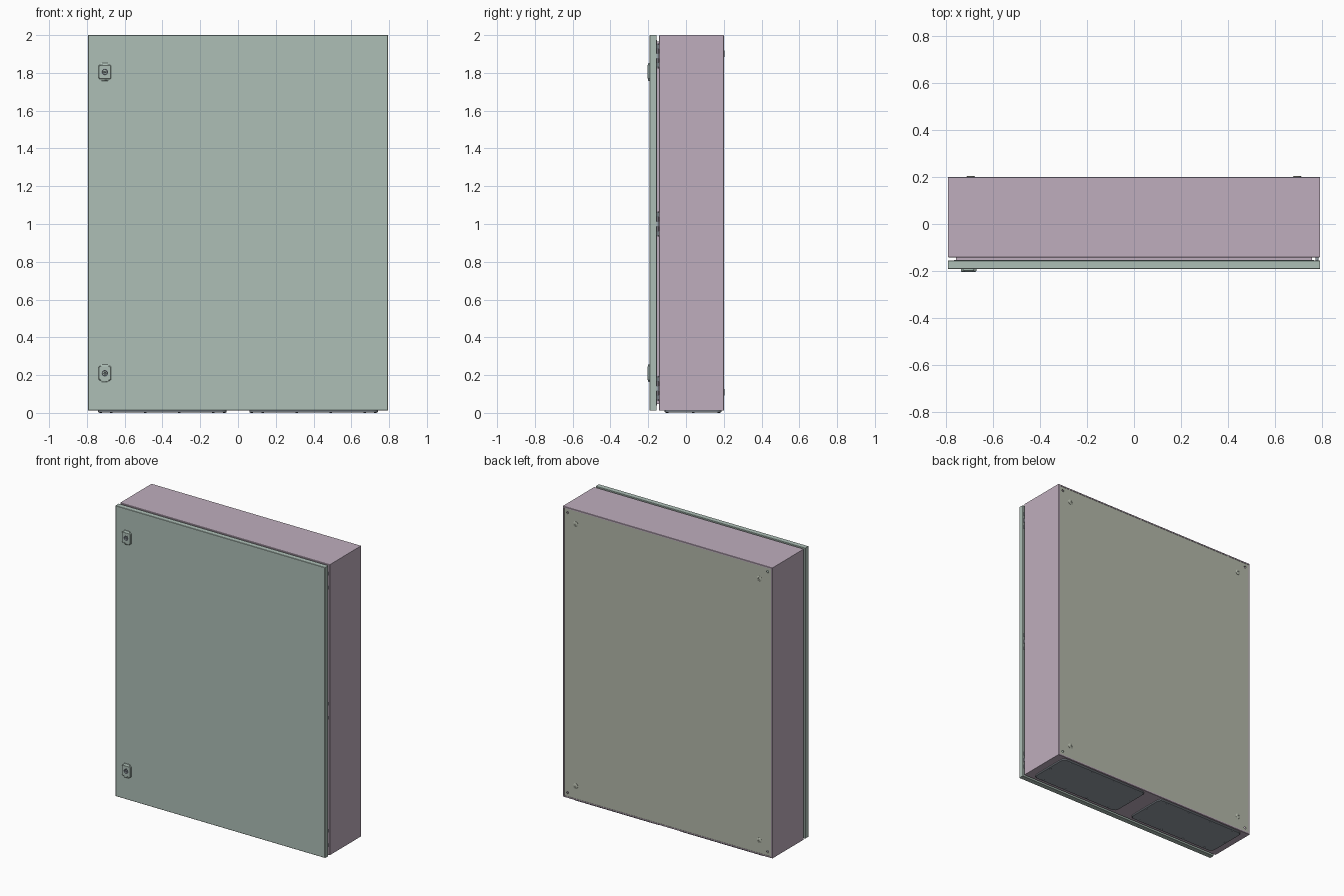
import bpy, bmesh, math
from mathutils import Matrix, Vector

if "Cube" in bpy.data.objects:
    bpy.data.objects.remove(bpy.data.objects["Cube"])

HW, ZC, HH = 0.793, 1.006, 0.994          # half width, mid height, half height
FRONT = Matrix.Rotation(math.radians(90), 4, 'X')
BACK = Matrix.Rotation(math.radians(-90), 4, 'X')
DOWN = Matrix.Rotation(math.radians(180), 4, 'X')
UP = Matrix.Identity(4)


def material(name, rgb):
    m = bpy.data.materials.new(name)
    m.diffuse_color = (*rgb, 1)
    m.use_nodes = True
    m.node_tree.nodes["Principled BSDF"].inputs["Base Color"].default_value = m.diffuse_color
    return m


SAGE = material("door_green", (0.42, 0.52, 0.47))
MAUVE = material("body_mauve", (0.52, 0.42, 0.51))
OLIVE = material("back_olive", (0.45, 0.48, 0.40))
SLATE = material("plate_slate", (0.30, 0.34, 0.38))


def loft(name, loops, mat=None, rot=UP, loc=(0, 0, 0), cap=True, smooth=False):
    """Skin a list of point loops; cap the ends or join last to first."""
    bm = bmesh.new()
    rings = [[bm.verts.new(p) for p in lp] for lp in loops]
    pairs = list(zip(rings, rings[1:])) + ([] if cap else [(rings[-1], rings[0])])
    n = len(rings[0])
    for a, b in pairs:
        for i in range(n):
            j = (i + 1) % n
            bm.faces.new((a[i], a[j], b[j], b[i]))
    if cap:
        bm.faces.new(rings[0])
        bm.faces.new(rings[-1])
    bmesh.ops.transform(bm, matrix=Matrix.Translation(loc) @ rot, verts=bm.verts)
    bmesh.ops.recalc_face_normals(bm, faces=bm.faces)
    me = bpy.data.meshes.new(name)
    bm.to_mesh(me)
    bm.free()
    ob = bpy.data.objects.new(name, me)
    bpy.context.collection.objects.link(ob)
    if mat:
        me.materials.append(mat)
    if smooth:
        bpy.ops.object.select_all(action='DESELECT')
        ob.select_set(True)
        bpy.context.view_layer.objects.active = ob
        bpy.ops.object.shade_smooth_by_angle(angle=math.radians(35))
    return ob


def frame(name, profile, mat, cap=False):
    """Sweep an (inset, y) profile round the cabinet outline."""
    loops = [[(sx * (HW - i), y, ZC + sz * (HH - i))
              for sx, sz in ((-1, -1), (1, -1), (1, 1), (-1, 1))] for i, y in profile]
    return loft(name, loops, mat, cap=cap)


def lathe(name, profile, mat, rot, loc, n=24, cap=True):
    loops = [[(r * math.cos(2 * math.pi * k / n), r * math.sin(2 * math.pi * k / n), h)
              for k in range(n)] for r, h in profile]
    return loft(name, loops, mat, rot, loc, cap, smooth=True)


def rounded(w, h, r, n=5):
    pts = []
    for q, (sx, sy) in enumerate(((1, 1), (-1, 1), (-1, -1), (1, -1))):
        for k in range(n):
            a = math.pi / 2 * (q + k / (n - 1))
            pts.append((sx * (w / 2 - r) + r * math.cos(a), sy * (h / 2 - r) + r * math.sin(a)))
    return pts


def slab(name, w, h, r, layers, mat, rot=UP, loc=(0, 0, 0)):
    """Rounded rectangle through (inset, height) layers."""
    loops = [[(x, y, z) for x, y in rounded(w - 2 * i, h - 2 * i, r)] for i, z in layers]
    return loft(name, loops, mat, rot, loc, smooth=True)


def box(name, lo, hi, mat=None):
    loops = [[(lo[0], lo[1], z), (hi[0], lo[1], z), (hi[0], hi[1], z), (lo[0], hi[1], z)]
             for z in (lo[2], hi[2])]
    return loft(name, loops, mat)


def cut(ob, cutters):
    for c in cutters:
        m = ob.modifiers.new("cut", 'BOOLEAN')
        m.operation, m.solver, m.object = 'DIFFERENCE', 'EXACT', c
        bpy.context.view_layer.objects.active = ob
        bpy.ops.object.modifier_apply(modifier=m.name)
        bpy.data.objects.remove(c)


# body shell: folded sides, front flange with raised sealing neck, rear return
body = frame("body_shell", [
    (0.010, 0.200), (0.002, 0.200), (0, 0.198), (0, -0.140), (0.002, -0.142),
    (0.035, -0.142), (0.035, -0.153), (0.039, -0.153), (0.039, -0.138),
    (0.004, -0.138), (0.004, 0.192), (0.010, 0.192)], MAUVE)
cut(body, [box("cutter", (s * 0.40 - 0.315, -0.09, -0.1), (s * 0.40 + 0.315, 0.165, 0.05))
           for s in (-1, 1)])

# back panel with corner holes
back = frame("back_panel", [(0.010, 0.193), (0.010, 0.198)], OLIVE, cap=True)
corners = [(sx, sz) for sx in (-1, 1) for sz in (-1, 1)]
cut(back, [lathe("cutter", [(0.008, -0.03), (0.008, 0.03)], None, BACK,
                 (sx * 0.757, 0.195, ZC + sz * 0.958)) for sx, sz in corners])

# wall mounting plugs
for sx, sz in corners:
    lathe("mounting_plug", [(0.010, -0.012), (0.010, 0.003), (0.018, 0.003), (0.018, 0.0045),
                            (0.015, 0.0065), (0.007, 0.0065), (0.006, 0.005)],
          OLIVE, BACK, (sx * 0.695, 0.1975, ZC + sz * 0.896))

# door pan with folded lip, and its gasket
frame("door", [(0.002, -0.192), (0, -0.190), (0, -0.157), (0.001, -0.156), (0.022, -0.156),
               (0.022, -0.160), (0.004, -0.160), (0.004, -0.188)], SAGE, cap=True)
frame("door_gasket", [(0.027, -0.188), (0.027, -0.154), (0.047, -0.154), (0.047, -0.188)], SLATE)

# locks: stepped plate, round insert with key bar, inner barrel and cam
for z in (1.805, 0.21):
    c = (-0.705, -0.192, z)
    plate = slab("lock_plate", 0.066, 0.076, 0.008,
                 [(0, 0), (0, 0.008), (0.003, 0.0115)], SAGE, FRONT, c)
    tab = slab("lock_end_tabs", 0.048, 0.094, 0.008,
               [(0, 0), (0, 0.006), (0.004, 0.0095)], SAGE, FRONT, c)
    for part in (plate, tab):
        cut(part, [lathe("cutter", [(0.017, -0.01), (0.017, 0.03)], None, FRONT, c)])
    lathe("lock_ring", [(0.018, 0.0005), (0.018, 0.012), (0.0165, 0.0125), (0.014, 0.0125),
                        (0.0125, 0.011), (0.0125, 0.0005)], SLATE, FRONT, c, cap=False)
    lathe("lock_core", [(0.006, 0), (0.006, 0.009), (0.005, 0.010)], SLATE, FRONT, c)
    box("lock_key_bar", (-0.7145, -0.2005, z - 0.0018), (-0.6955, -0.192, z + 0.0018), SLATE)
    lathe("lock_barrel", [(0.018, -0.004), (0.018, -0.050), (0.012, -0.050), (0.012, -0.066)],
          SLATE, FRONT, c)
    box("lock_cam", (-0.772, -0.136, z - 0.013), (-0.690, -0.129, z + 0.013), SLATE)

# hinges in the gap on the right: barrel knuckles and leaves
for zc in (1.89, 1.0, 0.13):
    for dz, half in ((-0.048, 0.012), (0.0, 0.013), (0.048, 0.012)):
        lathe("hinge_knuckle", [(0.0065, -half), (0.0065, half)], SLATE, UP,
              (0.779, -0.149, zc + dz), 16)
        y0, y1 = (-0.158, -0.149) if dz == 0 else (-0.149, -0.141)
        box("hinge_leaf", (0.7725, y0, zc + dz - half), (0.7855, y1, zc + dz + half), SLATE)
    lathe("hinge_pin", [(0.003, -0.066), (0.003, 0.066)], SLATE, UP, (0.779, -0.149, zc), 12)

# underside cable plates with screws
for s in (-1, 1):
    slab("cable_plate", 0.68, 0.30, 0.03, [(0, 0), (0, 0.007), (0.002, 0.009)],
         SLATE, DOWN, (s * 0.40, 0.0375, 0.012))
    spots = [(dx, dy) for dx in (-0.27, -0.09, 0.09, 0.27) for dy in (-0.137, 0.137)]
    spots += [(-0.327, 0), (0.327, 0)]
    for dx, dy in spots:
        lathe("plate_screw", [(0.007, 0), (0.007, 0.002), (0.005, 0.003)], SLATE, DOWN,
              (s * 0.40 + dx, 0.0375 + dy, 0.003), 12)
